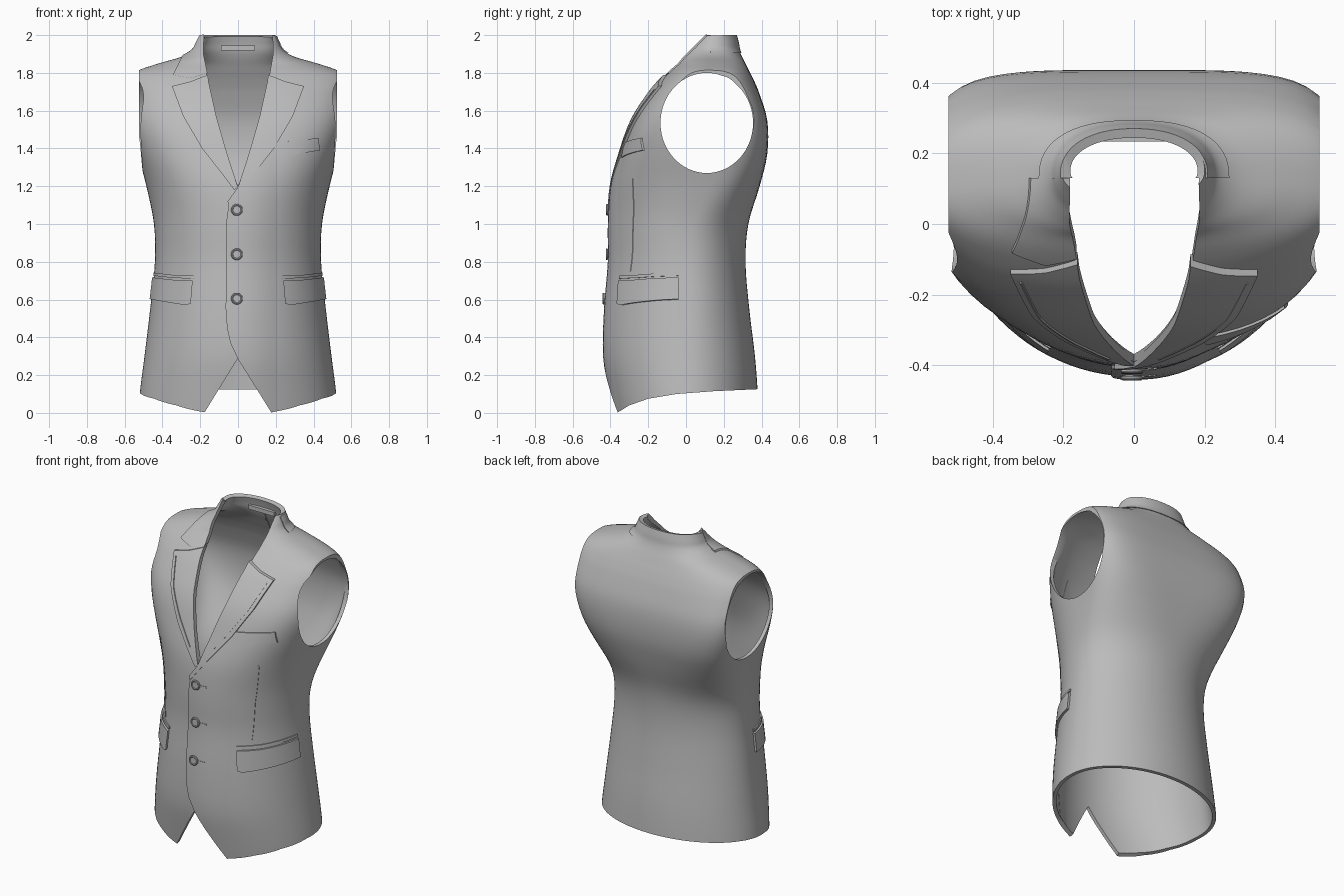
import bpy, math
from mathutils import Vector

cube = bpy.data.objects.get("Cube")
if cube:
    bpy.data.objects.remove(cube, do_unlink=True)

cloth = bpy.data.materials.new("grey cloth")
cloth.use_nodes = True
cloth.diffuse_color = (0.5, 0.5, 0.5, 1)
bsdf = next(n for n in cloth.node_tree.nodes if n.type == "BSDF_PRINCIPLED")
bsdf.inputs["Base Color"].default_value = (0.5, 0.5, 0.5, 1)

# Torso profile: height, half width, front y, back y
KEYS = [(-.06, .53, -.37, .385), (.1, .52, -.40, .38), (.3, .495, -.43, .365),
        (.55, .465, -.425, .335), (.8, .44, -.405, .315), (1, .445, -.405, .33),
        (1.2, .485, -.39, .39), (1.37, .53, -.345, .43), (1.55, .575, -.28, .43),
        (1.7, .59, -.185, .385), (1.77, .58, -.125, .355), (1.81, .535, -.085, .335),
        (1.85, .42, -.045, .315), (1.885, .30, -.03, .297), (1.92, .24, -.015, .283),
        (1.96, .217, .02, .275), (1.998, .20, .06, .265)]
SEGMENTS, STEPS = 96, 4


def slope(i, k):
    a, b = KEYS[max(i - 1, 0)], KEYS[min(i + 1, len(KEYS) - 1)]
    return (b[k] - a[k]) / (b[0] - a[0])


def ease(t):
    t = min(max(t, 0), 1)
    return t * t * (3 - 2 * t)


def profile(z):
    """Smooth half width, front y and back y at a height."""
    i = 0
    while i < len(KEYS) - 2 and z > KEYS[i + 1][0]:
        i += 1
    p, q = KEYS[i], KEYS[i + 1]
    h = q[0] - p[0]
    t = (z - p[0]) / h
    return [p[k] + (q[k] - p[k]) * ease(t) + h * t * (1 - t)
            * ((1 - t) * slope(i, k) - t * slope(i + 1, k)) for k in (1, 2, 3)]


def torso_point(angle, z):
    width, front, back = profile(z)
    mid = .02 + .09 * ease((z - .9) / .4) + .2 * max(0, z - 1.8)
    square = math.exp(-((z - 1.5) / .3) ** 2)
    u, v = math.cos(angle), math.sin(angle)
    n = 2 + 2.6 * square if v > 0 else 2 + .85 * square
    depth = back - mid if v > 0 else mid - front
    k = (abs(u) ** n + abs(v) ** n) ** (-1 / n)
    return Vector((width * k * u, mid + depth * k * v, z))


def torso_normal(angle, z):
    e = .001
    across = torso_point(angle + e, z) - torso_point(angle - e, z)
    up = torso_point(angle, z) - torso_point(angle, z - e)
    return across.cross(up).normalized()


ROWS = [p[0] + (q[0] - p[0]) * j / STEPS for p, q in zip(KEYS, KEYS[1:]) for j in range(STEPS)]
ROWS.append(KEYS[-1][0])
GRID = [[(torso_point(a, z), torso_normal(a, z))
         for a in (math.tau * s / SEGMENTS for s in range(SEGMENTS))] for z in ROWS]


def new_object(name, verts, faces):
    mesh = bpy.data.meshes.new(name)
    mesh.from_pydata(verts, [], faces)
    mesh.update()
    obj = bpy.data.objects.new(name, mesh)
    bpy.context.collection.objects.link(obj)
    mesh.materials.append(cloth)
    return obj


def shell(name, lift, thick):
    """Closed cloth layer following the torso, offset outwards by lift."""
    rise = lift if callable(lift) else (lambda x: lift)
    rows = [[p + n * rise(p.x) for p, n in row] for row in GRID]
    rows += [[p + n * (rise(p.x) - thick) for p, n in row] for row in reversed(GRID)]
    count, m = len(rows), SEGMENTS
    faces = [(r * m + s, r * m + (s + 1) % m, (r + 1) % count * m + (s + 1) % m,
              (r + 1) % count * m + s) for r in range(count) for s in range(m)]
    return new_object(name, [v for row in rows for v in row], faces)


def prism(polys, axis, lo, hi):
    """Helper solid: outlines pushed along x or y."""
    verts, faces = [], []
    for poly in polys:
        area = sum(a[0] * b[1] - b[0] * a[1] for a, b in zip(poly, poly[1:] + poly[:1]))
        pts = list(poly) if (area > 0) == (axis == "x") else list(poly)[::-1]
        n, base = len(pts), len(verts)
        for d in (lo, hi):
            verts += [(d, u, w) if axis == "x" else (u, d, w) for u, w in pts]
        faces.append([base + i for i in reversed(range(n))])
        faces.append([base + n + i for i in range(n)])
        faces += [(base + i, base + (i + 1) % n, base + n + (i + 1) % n, base + n + i)
                  for i in range(n)]
    obj = new_object("cutter", verts, faces)
    obj.hide_render = True
    return obj


def boolean(obj, cutter, operation="DIFFERENCE"):
    mod = obj.modifiers.new("cut", "BOOLEAN")
    mod.operation, mod.solver, mod.object = operation, "EXACT", cutter
    bpy.context.view_layer.objects.active = obj
    bpy.ops.object.modifier_apply(modifier=mod.name)
    bpy.data.objects.remove(cutter, do_unlink=True)


def patch(name, polys, lift, thick=.025, y0=-.7, y1=.13):
    obj = shell(name, lift, thick)
    boolean(obj, prism(polys, "y", y0, y1), "INTERSECT")
    return obj


def flip(poly):
    return [(-x, z) for x, z in poly]


def both(poly):
    return [poly, flip(poly)]


def ribbon(pts, width):
    """Narrow outline following a line."""
    sides = [[], []]
    for i, p in enumerate(pts):
        a, b = Vector(pts[max(i - 1, 0)]), Vector(pts[min(i + 1, len(pts) - 1)])
        d = (b - a).normalized() * width / 2
        sides[0].append((p[0] - d.y, p[1] + d.x))
        sides[1].append((p[0] + d.y, p[1] - d.x))
    return sides[0] + sides[1][::-1]


# Body with neckline, armholes, hem and front notch cut out
HEM = [(-.7, -.02), (-.365, 0), (-.3, .04), (-.2, .075), (-.05, .1), (.15, .115),
       (.7, .14), (.7, -.5), (-.7, -.5)]
NECK_SLOPE = [(.2, 2.001), (.13, 1.988), (.05, 1.942), (0, 1.903), (-.2, 1.9), (-.2, 2.2), (.2, 2.2)]
vee = [(.18, 2.1), (.186, 1.9), (.16, 1.75), (.12, 1.57), (.062, 1.37)]
armhole = [(.11 + .245 * math.cos(math.tau * i / 64), 1.535 + .265 * math.sin(math.tau * i / 64))
           for i in range(64)]
side_trim = [(-.6, 1.2), (.7, 1.2), (.7, 2.1), (-.6, 2.1)]
body = shell("vest_body", 0, .022)
boolean(body, prism([vee + [(0, 1.2)] + flip(vee)[::-1]], "y", -.7, .13))
for side in (1, -1):
    boolean(body, prism([armhole], "x", *sorted((side * .35, side * .8))))
    boolean(body, prism([side_trim], "x", *sorted((side * .525, side * .9))))
boolean(body, prism([HEM], "x", -1, 1))
boolean(body, prism([NECK_SLOPE], "x", -1, 1))
boolean(body, prism([[(0, .29), (.24, -.1), (-.24, -.1)]], "y", -.7, 0))

# Overlapping front panel, blending into the body at the side
panel = patch("front_overlap", [[(-.05, 1.1), (-.063, 1), (-.065, .55), (-.058, .45), (-.04, .37),
                                 (0, .285), (.24, -.1), (.32, -.1), (.32, 1.58), (.17, 1.41),
                                 (.03, 1.22)]],
              lambda x: .009 - .013 * ease((x - .05) / .25), .02, y1=0)
boolean(panel, prism([HEM], "x", -1, 1))

# Lapels and collar
lapel = [(.0, 1.195), (.057, 1.37), (.115, 1.57), (.155, 1.75), (.16, 1.79), (.25, 1.755),
         (.35, 1.73), (.29, 1.57), (.19, 1.40), (.08, 1.26)]
patch("left_lapel", [lapel + [(-.05, 1.09), (-.055, 1.12)]], .014)
patch("right_lapel", [flip(lapel + [(.02, 1.18)])], .01)
collar = [(.178, 2.1), (.183, 1.9), (.162, 1.80), (.25, 1.772), (.345, 1.79), (.29, 1.9),
          (.27, 1.95), (.25, 2.1)]
collar_fronts = patch("collar_fronts", both(collar), .007)
boolean(collar_fronts, prism([NECK_SLOPE], "x", -1, 1))
collar_back = patch("collar_back", [[(-.4, 1.905), (.4, 1.905), (.4, 2.1), (-.4, 2.1)]], .005,
                    y0=.13, y1=.6)
boolean(collar_back, prism([NECK_SLOPE], "x", -1, 1))
stitch = [(.32, 1.712), (.265, 1.57), (.17, 1.42), (.07, 1.285)]
patch("lapel_stitching", both(ribbon(stitch, .005)), .0155, .012)

# Pockets
flap = [(.24, .70), (.35, .705), (.48, .72), (.48, .605), (.40, .59), (.275, .57), (.25, .58)]
patch("pocket_flaps", both(flap), .013, y1=-.04)
patch("pocket_piping", both(ribbon([(.235, .718), (.35, .723), (.48, .738)], .016)), .007, y1=-.04)
patch("breast_pocket", [[(.19, 1.43), (.425, 1.455), (.435, 1.39), (.205, 1.352)]], .007)

# Darts, buttonholes and inner back seam
BUTTONS = (1.075, .84, .605)
patch("front_darts", both(ribbon([(.345, 1.24), (.315, 1), (.30, .75)], .006)), .002, .01)
patch("buttonholes", [ribbon([(.02, z), (.065, z)], .008) for z in BUTTONS], .012, .012)
patch("inner_back_seam", [ribbon([(0, .14), (0, 1.9)], .008)], -.018, .008, .15, .6)

# Buttons
for i, z in enumerate(BUTTONS):
    y = profile(z)[1] - .01
    spin = (math.pi / 2, 0, 0)
    bpy.ops.mesh.primitive_cylinder_add(vertices=32, radius=.027, depth=.016,
                                        location=(-.006, y, z), rotation=spin)
    bpy.context.object.name = f"button_{i + 1}"
    bpy.context.object.data.materials.append(cloth)
    bpy.ops.mesh.primitive_torus_add(major_segments=32, minor_segments=10, major_radius=.025,
                                     minor_radius=.006, location=(-.006, y - .005, z), rotation=spin)
    bpy.context.object.name = f"button_rim_{i + 1}"
    bpy.context.object.data.materials.append(cloth)

# Hanger loop inside the back neck
bpy.ops.mesh.primitive_cube_add(size=1, location=(0, .248, 1.932))
loop = bpy.context.object
loop.name = "hanger_loop"
loop.scale = (.18, .03, .026)
loop.data.materials.append(cloth)

# Smooth cloth with crisp cut edges
for obj in bpy.context.scene.objects:
    if obj.type == "MESH" and cloth.name in obj.data.materials:
        bpy.ops.object.select_all(action="DESELECT")
        obj.select_set(True)
        bpy.context.view_layer.objects.active = obj
        bpy.ops.object.shade_smooth_by_angle(angle=math.radians(35))
